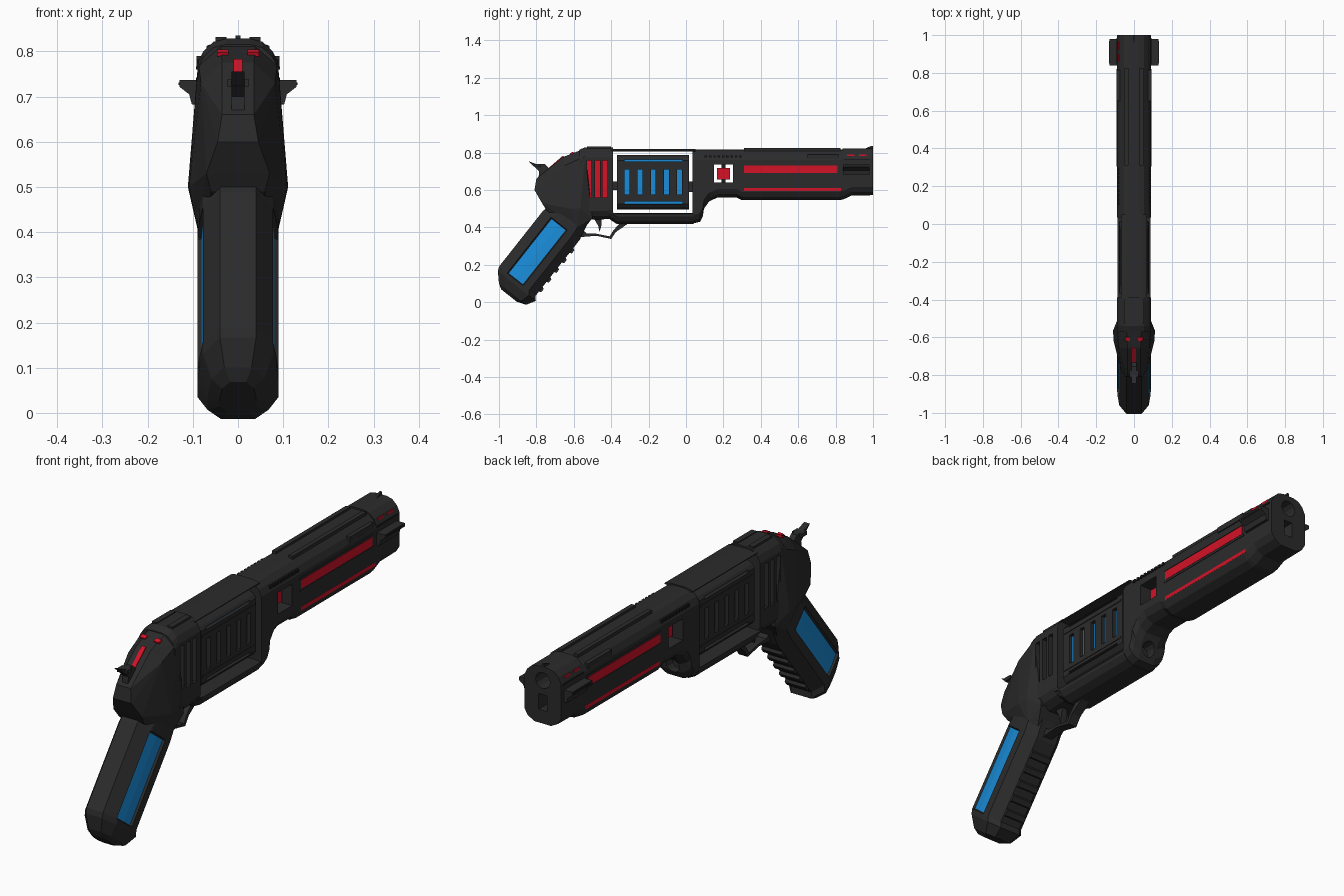
import bpy, bmesh, math
from mathutils import Vector

if "Cube" in bpy.data.objects:
    bpy.data.objects.remove(bpy.data.objects["Cube"])


def material(name, rgb):
    m = bpy.data.materials.new(name)
    m.diffuse_color = (*rgb, 1)
    m.use_nodes = True
    m.node_tree.nodes["Principled BSDF"].inputs["Base Color"].default_value = m.diffuse_color
    return m


DARK = material("charcoal", (0.024, 0.024, 0.025))
BLACK = material("deep_black", (0.012, 0.012, 0.013))
RED = material("red", (0.65, 0.006, 0.02))
BLUE = material("blue", (0.01, 0.26, 0.68))


def finish(name, bm, mat):
    bmesh.ops.recalc_face_normals(bm, faces=bm.faces)
    me = bpy.data.meshes.new(name)
    bm.to_mesh(me)
    bm.free()
    ob = bpy.data.objects.new(name, me)
    bpy.context.collection.objects.link(ob)
    me.materials.append(mat)
    return ob


def boxes(name, spans, mat):
    """Boxes given as (x0, x1, y0, y1, z0, z1)."""
    bm = bmesh.new()
    for s in spans:
        vs = bmesh.ops.create_cube(bm, size=1)["verts"]
        for v in vs:
            v.co = [s[2 * i] if v.co[i] < 0 else s[2 * i + 1] for i in range(3)]
    return finish(name, bm, mat)


def both(*s):
    """A box on the right and its mirror on the left."""
    return [s, (-s[1], -s[0], *s[2:])]


def loft(name, rings, mat):
    bm = bmesh.new()
    loops = [[bm.verts.new(p) for p in r] for r in rings]
    n = len(loops[0])
    for a, b in zip(loops, loops[1:]):
        for i in range(n):
            bm.faces.new((a[i], a[(i + 1) % n], b[(i + 1) % n], b[i]))
    bm.faces.new(loops[0])
    bm.faces.new(loops[-1])
    return finish(name, bm, mat)


def prism(name, profile, half, mat):
    """Side profile (y, z) extruded across x."""
    return loft(name, [[(x, y, z) for y, z in profile] for x in (-half, half)], mat)


def section(y, lo, hi, w=0.09, top=0.055, low=0.045):
    """Rounded cross-section ring at y."""
    h = [(w * .3, hi), (w * .6, hi - top * .12), (w * .85, hi - top * .5), (w, hi - top),
         (w, lo + low), (w * .82, lo + low * .4), (w * .45, lo)]
    return [(x, y, z) for x, z in h] + [(-x, y, z) for x, z in reversed(h)]


def bar(name, p, q, w, t, mat):
    """Thin plate between two (y, z) points."""
    d = Vector((q[0] - p[0], q[1] - p[1])).normalized()
    n = Vector((-d.y, d.x)) * t / 2
    p, q = Vector(p), Vector(q)
    return prism(name, [p + n, q + n, q - n, p - n], w, mat)


def cut(ob, cutter):
    m = ob.modifiers.new("cut", "BOOLEAN")
    m.operation, m.object, m.solver = "DIFFERENCE", cutter, "EXACT"
    bpy.context.view_layer.objects.active = ob
    bpy.ops.object.modifier_apply(modifier=m.name)
    bpy.data.objects.remove(cutter)


def rod(name, r, y0, y1, z, mat, n=12):
    ring = [(r * math.cos(2 * math.pi * i / n), z + r * math.sin(2 * math.pi * i / n)) for i in range(n)]
    return loft(name, [[(x, y, zz) for x, zz in ring] for y in (y0, y1)], mat)


# Barrel with stepped underside, square window and underside scoop
barrel = loft("barrel", [section(y, lo, 0.815) for y, lo in (
    (0.035, .42), (.075, .43), (.09, .46), (.096, .50), (.125, .54), (.17, .56),
    (.27, .56), (.30, .545), (.82, .545), (.84, .55))], DARK)
cut(barrel, boxes("window_cutter", [(-.2, .2, .15, .25, .64, .735)], DARK))
cut(barrel, rod("scoop_cutter", .033, .05, .13, .485, DARK))
boxes("window_core", [(-.05, .05, .165, .235, .655, .718)], RED)
boxes("window_post", [(-.015, .015, .19, .21, .63, .74)], BLACK)

# Muzzle with round bore and lower slot
muzzle = loft("muzzle", [section(y, lo, .822) for y, lo in ((.838, .548), (.885, .57), (1, .572))], DARK)
cut(muzzle, rod("bore_cutter", .036, .9, 1.1, .762, DARK))
cut(muzzle, boxes("slot_cutter", [(-.02, .02, .9, 1.1, .63, .70)], DARK))

# Side fins and front sight
for s, side in ((1, "right"), (-1, "left")):
    fin = [(.08, .737), (.13, .737), (.13, .722), (.108, .705), (.102, .682), (.08, .682)]
    loft(side + "_fin", [[(s * x, y, z) for x, z in fin] for y in (.84, .98)], DARK)
boxes("fin_grooves", both(.1295, .1315, .85, .97, .726, .731) + both(.088, .093, .845, .985, .79 - .03, .766), BLACK)
prism("front_sight", [(.93, .81), (.99, .835), (1, .835), (1, .81)], .005, DARK)

# Top rails and barrel trim
boxes("top_rails", both(.03, .05, .31, .825, .80, .824), DARK)
boxes("side_rails", both(.07, .092, .65, .815, .765, .79), DARK)
boxes("upper_stripes", both(.084, .0915, .31, .81, .69, .73), RED)
boxes("stripe_borders", both(.08, .0925, .305, .82, .732, .742) + both(.08, .0925, .305, .82, .678, .688), DARK)
boxes("lower_stripes", both(.083, .0905, .31, .83, .594, .61), RED)
boxes("muzzle_dashes", both(.075, .084, .86, .90, .781, .79) + both(.075, .084, .925, .965, .781, .79), RED)
boxes("vent_dots", [b for i in range(9) for b in both(.08, .09, .1 + i * .023, .113 + i * .023, .77, .783)], BLACK)

# Frame: top strap, lower rail, rear block
loft("top_strap", [section(y, .805, .82, .07, .008, .003) for y in (-.4, .05)], DARK)
loft("lower_rail", [section(y, lo, .476, .088, .004, .04) for y, lo in ((-.41, .445), (-.37, .418), (.04, .418))], DARK)
rear = loft("rear_block", [section(y, lo, hi) for y, lo, hi in ((-.57, .43, .815), (-.54, .44, .828), (-.39, .445, .828))], DARK)
cut(rear, boxes("slot_cutter", [(-.2, .2, y, y + .026, .56, .757) for y in (-.53, -.487, -.446)], DARK))
boxes("rear_core", [(-.058, .058, -.545, -.405, .53, .77)], RED)
boxes("rear_top_ridges", both(.025, .05, -.53, -.4, .81, .832), DARK)

# Energy chamber hung in the frame, glowing through slots
chamber = loft("chamber", [section(y, .495, .788, .077, .03, .03) for y in (-.37, .017)], DARK)
slats = [(-.2, .2, -.328 + i * .07, -.302 + i * .07, .575, .71) for i in range(5)]
cut(chamber, boxes("slat_cutter", slats + [(-.2, .2, -.33, -.02, z, z + .011) for z in (.752, .526)], DARK))
boxes("chamber_core", [(-.061, .061, -.35, 0, .51, .77)], BLUE)
boxes("chamber_pins", [(-.03, .03, -.40, -.36, .60, .645), (-.03, .03, .01, .05, .59, .645)], DARK)
boxes("chamber_borders", [b for z in (.55, .728) for b in both(.07, .08, -.36, .008, z, z + .008)], DARK)

# Faceted rear shell
bm = bmesh.new()
for y, z, x in ((-.54, .822, .04), (-.54, .78, .088), (-.66, .775, .035), (-.65, .73, .082), (-.74, .705, .03),
                (-.80, .66, .035), (-.81, .60, .045), (-.77, .53, .07), (-.745, .49, .06), (-.50, .45, .085),
                (-.57, .36, .05), (-.565, .5, .111), (-.62, .5, .108), (-.58, .40, .088)):
    for s in (1, -1):
        bm.verts.new((s * x, y, z))
hull = bmesh.ops.convex_hull(bm, input=bm.verts)
bmesh.ops.delete(bm, geom=list({v for v in hull["geom_interior"] if isinstance(v, bmesh.types.BMVert)}), context="VERTS")
finish("rear_shell", bm, DARK)
bar("rear_stripe", (-.655, .78), (-.735, .711), .01, .009, RED)
for s in (1, -1):
    dash = bar("rear_sight_dash", (-.60, .8), (-.618, .793), .013, .009, RED)
    dash.location.x = s * .034

# Hammer
prism("hammer", [(-.845, .755), (-.80, .738), (-.755, .738), (-.715, .70), (-.75, .64), (-.79, .65), (-.785, .70)], .014, DARK)
boxes("hammer_spur", [(-.024, .024, -.81, -.775, .722, .738)], DARK)

# Trigger and guard
prism("trigger", [(-.50, .46), (-.45, .46), (-.452, .41), (-.462, .375), (-.47, .41)], .014, DARK)
prism("trigger_guard", [(-.60, .33), (-.565, .348), (-.48, .355), (-.40, .338), (-.375, .375), (-.31, .42), (-.35, .425),
                        (-.388, .385), (-.408, .352), (-.48, .366), (-.53, .368), (-.57, .40)], .022, DARK)

# Slanted grip with recessed side panels
D, P = (.62, .785), (.785, -.62)


def grip_point(s, u, x):
    return (x, -1 + s * D[0] + u * P[0], .19 + s * D[1] + u * P[1])


def grip_ring(s, u0=0, u1=.25, w=1, groove=False):
    h = [(0, .04), (.055, .077), (.062, .069 if groove else .079), (.112, .078 if groove else .086),
         (.16, .081 if groove else .09), (.165, .09), (.205, .09), (.25, .05)]
    pts = [(u0 + u / .25 * (u1 - u0), x * w) for u, x in h]
    return [grip_point(s, u, x) for u, x in pts] + [grip_point(s, u, -x) for u, x in reversed(pts)]


grip = loft("grip", [grip_ring(-.088, .085, .19, .45), grip_ring(-.07, .055, .24, .75), grip_ring(-.022, .01, .268),
                     grip_ring(.0), grip_ring(.004, groove=True), grip_ring(.375, groove=True),
                     grip_ring(.38), grip_ring(.47, .02, .23)], DARK)
grip.data.materials.append(BLUE)
for f in grip.data.polygons:
    c = f.center
    s = (c.y + 1) * D[0] + (c.z - .19) * D[1]
    u = (c.y + 1) * P[0] + (c.z - .19) * P[1]
    if .1 < s < .3 and .062 < u < .16 and abs(f.normal.x) > .8:
        f.material_index = 1

# Finger ribs down the grip front
for i in range(5):
    a = .02 + i * .066
    loft("finger_rib", [[grip_point(a + ds, u, x) for ds, u in ((0, .23), (.012, .262), (.035, .262), (.05, .23))]
                        for x in (-.05, .05)], DARK)
